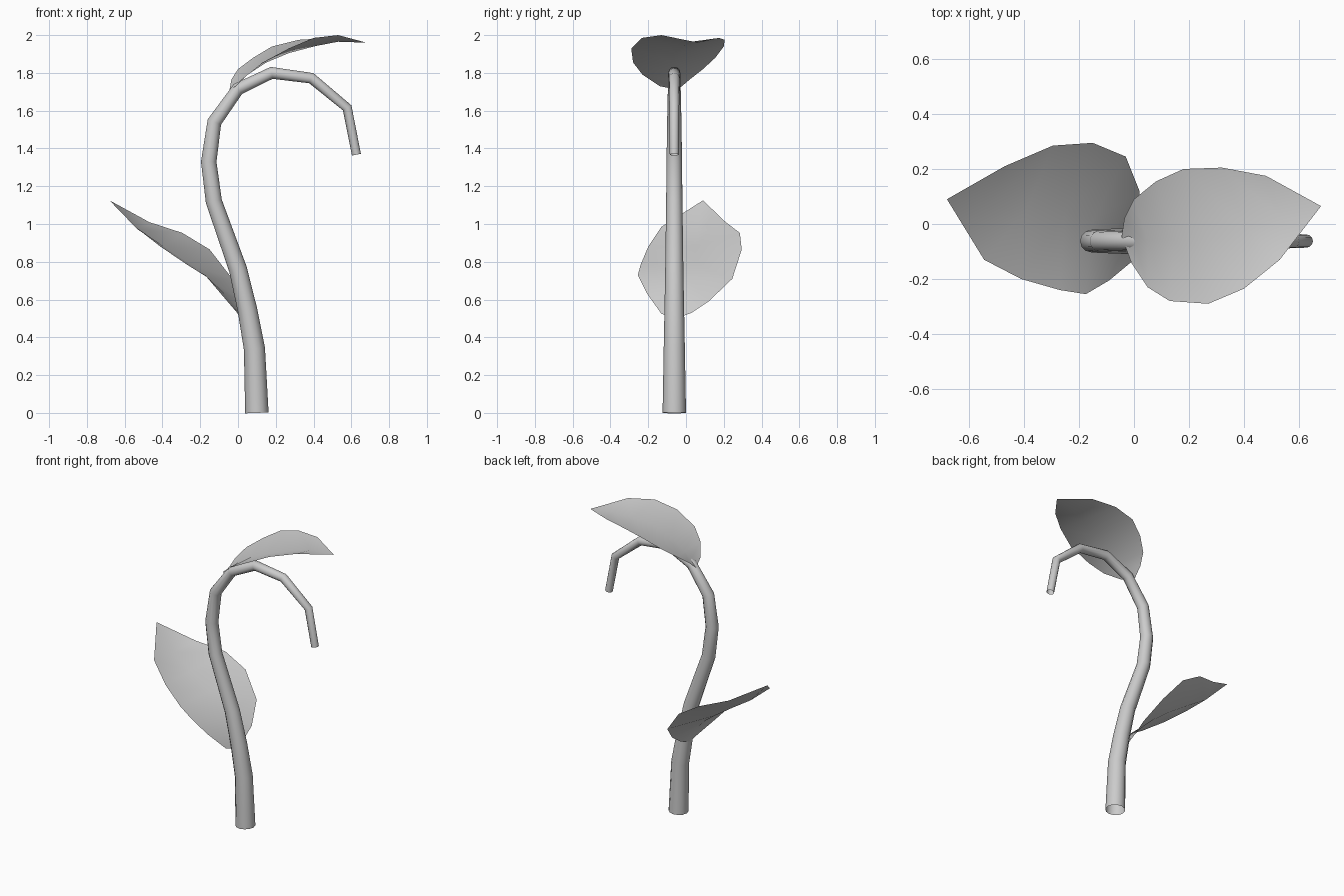
import bpy, bmesh, math

STEM_Y = -0.062


def finish(obj, angle):
    bpy.ops.object.select_all(action='DESELECT')
    obj.select_set(True)
    bpy.context.view_layer.objects.active = obj
    if obj.type == 'CURVE':
        bpy.ops.object.convert(target='MESH')
    bpy.ops.object.shade_smooth_by_angle(angle=math.radians(angle))


def tube(name, path):
    """Open tapered tube through (x, z, radius) points."""
    cu = bpy.data.curves.new(name, 'CURVE')
    cu.dimensions = '3D'
    cu.bevel_depth = 1.0
    cu.bevel_resolution = 4
    cu.use_fill_caps = False
    sp = cu.splines.new('POLY')
    sp.points.add(len(path) - 1)
    for p, (x, z, r) in zip(sp.points, path):
        p.co = (x, STEM_Y, z, 1)
        p.radius = r
    obj = bpy.data.objects.new(name, cu)
    bpy.context.collection.objects.link(obj)
    finish(obj, 40)


def leaf(name, base, tip, back, rib, front):
    """Folded leaf: two half blades joined along a sunken midrib."""
    bm = bmesh.new()
    b, t = bm.verts.new(base), bm.verts.new(tip)
    rails = [[b] + [bm.verts.new(p) for p in pts] + [t] for pts in (back, rib, front)]
    for r1, r2 in zip(rails, rails[1:]):
        for i in range(len(r1) - 1):
            quad = [r1[i], r2[i], r2[i + 1], r1[i + 1]]
            bm.faces.new(list(dict.fromkeys(quad)))
    if sum(f.normal.z for f in bm.faces) == 0:
        bm.normal_update()
    if sum(f.normal.z for f in bm.faces) < 0:
        bmesh.ops.reverse_faces(bm, faces=bm.faces[:])
    me = bpy.data.meshes.new(name)
    bm.to_mesh(me)
    bm.free()
    obj = bpy.data.objects.new(name, me)
    bpy.context.collection.objects.link(obj)
    finish(obj, 30)


# Hooked stem
tube("stem", [
    (0.10, 0.0, 0.062), (0.087, 0.34, 0.056), (0.05, 0.545, 0.052),
    (0.0, 0.76, 0.048), (-0.128, 1.12, 0.043), (-0.155, 1.33, 0.041),
    (-0.125, 1.54, 0.038), (0.0, 1.715, 0.034), (0.178, 1.80, 0.032),
    (0.388, 1.772, 0.029), (0.578, 1.615, 0.026), (0.627, 1.367, 0.024)])

# Upper leaf, arching over the hook
leaf("upper_leaf", (-0.045, -0.045, 1.71), (0.68, 0.065, 1.96),
     [(-0.035, 0.02, 1.765), (0.0, 0.09, 1.82), (0.08, 0.155, 1.88),
      (0.18, 0.20, 1.94), (0.32, 0.205, 1.975), (0.48, 0.175, 1.985)],
     [(0.0, -0.052, 1.75), (0.05, -0.06, 1.79), (0.15, -0.062, 1.855),
      (0.27, -0.06, 1.905), (0.41, -0.015, 1.942), (0.53, 0.03, 1.965)],
     [(-0.01, -0.14, 1.73), (0.05, -0.23, 1.79), (0.13, -0.28, 1.855),
      (0.27, -0.29, 1.93), (0.40, -0.235, 1.985), (0.53, -0.13, 2.0)])

# Lower leaf, rising to the left
leaf("lower_leaf", (0.01, -0.05, 0.50), (-0.68, 0.09, 1.125),
     [(0.02, 0.03, 0.53), (0.02, 0.12, 0.59), (-0.03, 0.245, 0.71),
      (-0.15, 0.295, 0.865), (-0.295, 0.285, 0.953), (-0.47, 0.21, 1.01)],
     [(-0.02, -0.035, 0.56), (-0.07, -0.02, 0.63), (-0.15, 0.01, 0.71),
      (-0.25, 0.045, 0.785), (-0.39, 0.053, 0.88), (-0.53, 0.06, 0.97)],
     [(0.0, -0.13, 0.525), (-0.09, -0.205, 0.63), (-0.175, -0.255, 0.73),
      (-0.27, -0.24, 0.785), (-0.41, -0.20, 0.88), (-0.545, -0.13, 0.985)])
